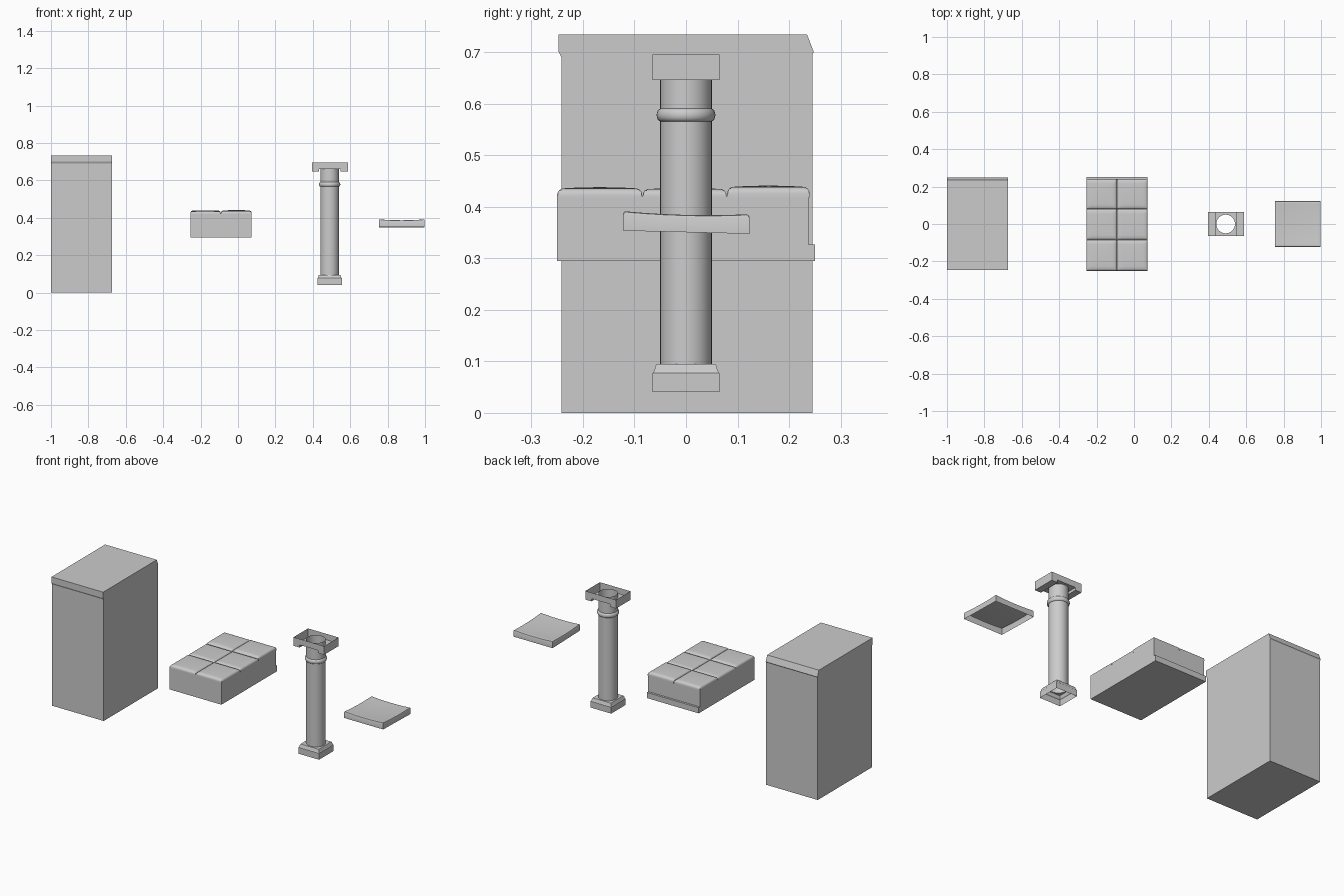
import bpy, math

if "Cube" in bpy.data.objects:
    bpy.data.objects.remove(bpy.data.objects["Cube"])


def make(name, verts, faces, smooth=None):
    me = bpy.data.meshes.new(name)
    me.from_pydata(verts, [], faces)
    me.validate()
    ob = bpy.data.objects.new(name, me)
    bpy.context.collection.objects.link(ob)
    bpy.context.view_layer.objects.active = ob
    bpy.ops.object.select_all(action='DESELECT')
    ob.select_set(True)
    bpy.ops.object.mode_set(mode='EDIT')
    bpy.ops.mesh.select_all(action='SELECT')
    bpy.ops.mesh.normals_make_consistent(inside=False)
    bpy.ops.object.mode_set(mode='OBJECT')
    if smooth:
        bpy.ops.object.shade_smooth_by_angle(angle=math.radians(smooth))
    return ob


def extrude_x(name, prof, x0, x1):
    # closed (y, z) profile swept along x
    n = len(prof)
    v = [(x, y, z) for x in (x0, x1) for y, z in prof]
    f = [tuple(range(n)), tuple(range(n, 2 * n))]
    f += [(i, (i + 1) % n, n + (i + 1) % n, n + i) for i in range(n)]
    return make(name, v, f)


def ring(hx, hy, z, cx, square, n=32):
    pts = []
    for i in range(n):
        a = 2 * math.pi * i / n
        c, s = math.cos(a), math.sin(a)
        m = max(abs(c), abs(s)) if square else 1
        pts.append((cx + hx * c / m, hy * s / m, z))
    return pts


def loft(rings):
    n = len(rings[0])
    v = [p for r in rings for p in r]
    f = [(k * n + i, k * n + (i + 1) % n, (k + 1) * n + (i + 1) % n, (k + 1) * n + i)
         for k in range(len(rings) - 1) for i in range(n)]
    return v, f


def pad(name, x0, x1, y0, y1, top, bottom, r):
    # soft pad: height grid on top with a rounded shoulder and an open underside
    ts = [-1, -.985, -.95, -.88, -.7, -.4, 0, .4, .7, .88, .95, .985, 1]
    n = len(ts)
    cx, cy, hx, hy = (x0 + x1) / 2, (y0 + y1) / 2, (x1 - x0) / 2, (y1 - y0) / 2

    def drop(t, h):
        d = min((1 - abs(t)) * h / r, 1)
        return r * (1 - math.sqrt(max(0, 1 - (1 - d) ** 2)))
    v = [(cx + u * hx, cy + w * hy, top(u, w) - max(drop(u, hx), drop(w, hy)))
         for w in ts for u in ts]
    f = [(j * n + i, j * n + i + 1, (j + 1) * n + i + 1, (j + 1) * n + i)
         for j in range(n - 1) for i in range(n - 1)]
    edge = ([i for i in range(n)] + [j * n + n - 1 for j in range(1, n)]
            + [(n - 1) * n + i for i in range(n - 2, -1, -1)]
            + [j * n for j in range(n - 2, 0, -1)])
    b = len(v)
    for e in edge:
        x, y, _ = v[e]
        v.append((x, y, bottom((x - cx) / hx, (y - cy) / hy)))
    m = len(edge)
    f += [(edge[i], edge[(i + 1) % m], b + (i + 1) % m, b + i) for i in range(m)]
    return make(name, v, f, 40)


# Tall cabinet block with a slight top lip
extrude_x("tall_block", [(-.242, 0), (.245, 0), (.245, .695), (.248, .70), (.235, .734),
                         (-.247, .734), (-.247, .70), (-.242, .69)], -1.0, -.675)

# Padded bench: box with rear ledge, six pads on top
extrude_x("bench_box", [(-.25, .295), (.25, .295), (.25, .327), (.238, .327),
                        (.238, .42), (-.25, .42)], -.255, .071)
rows = [(-.25, -.085, .434, .003), (-.084, .079, .433, .002), (.08, .24, .437, .003)]
for i, (y0, y1, h, puff) in enumerate(rows):
    for j, (x0, x1) in enumerate([(-.255, -.092), (-.091, .073)]):
        pad(f"bench_pad_{i}_{j}", x0, x1, y0, y1,
            lambda u, w, h=h, p=puff, j=j: h + j * .001 + p * (1 - u * u) * (1 - w * w),
            lambda u, w: .418, .012)

# Column shaft (open tube) and collar
CX = .49
v, f = loft([ring(.05, .05, z, CX, False) for z in (.093, .36, .685)])
make("column_shaft", v, f, 40)
prof = [(.05, .564)] + [(.0485 + .0085 * math.cos(a), .578 + .0125 * math.sin(a))
        for a in [math.radians(d) for d in range(-80, 81, 20)]] + [(.05, .592)]
v, f = loft([ring(r, r, z, CX, False) for r, z in prof])
make("column_collar", v, f, 50)

# Column base: stepped square shell, open below
v, f = loft([ring(h, h, z, CX, True) for h, z in
             [(.065, .041), (.065, .077), (.063, .079), (.061, .083), (.060, .090),
              (.057, .095)]] + [ring(.05, .05, .095, CX, False)])
make("column_base", v, f, 30)

# Column capital: open-topped tray with a raised middle underside
zt, zm, zb, hy = .695, .661, .646, .065
px = [(.395, zt), (.395, zb), (.433, zb), (.433, zm), (.549, zm), (.549, zb),
      (.587, zb), (.587, zt)]
n = len(px)
v = [(x, y, z) for y in (-hy, hy) for x, z in px]
f = [tuple(range(n)), tuple(range(n, 2 * n))]
f += [(i, i + 1, n + i + 1, n + i) for i in range(n - 1) if i != 3]
lv, lf = loft([ring(.058, hy, zm, .491, True), ring(.05, .05, zm, CX, False)])
f += [tuple(i + len(v) for i in q) for q in lf]
make("column_capital", v + lv, f)

# Thin sagging seat pad, open below
pad("seat_pad", .753, .998, -.122, .123,
    lambda u, w: .3795 + .005 * u * u + .0045 * w * w - .003 * w,
    lambda u, w: .3505 - .003 * w, .006)
